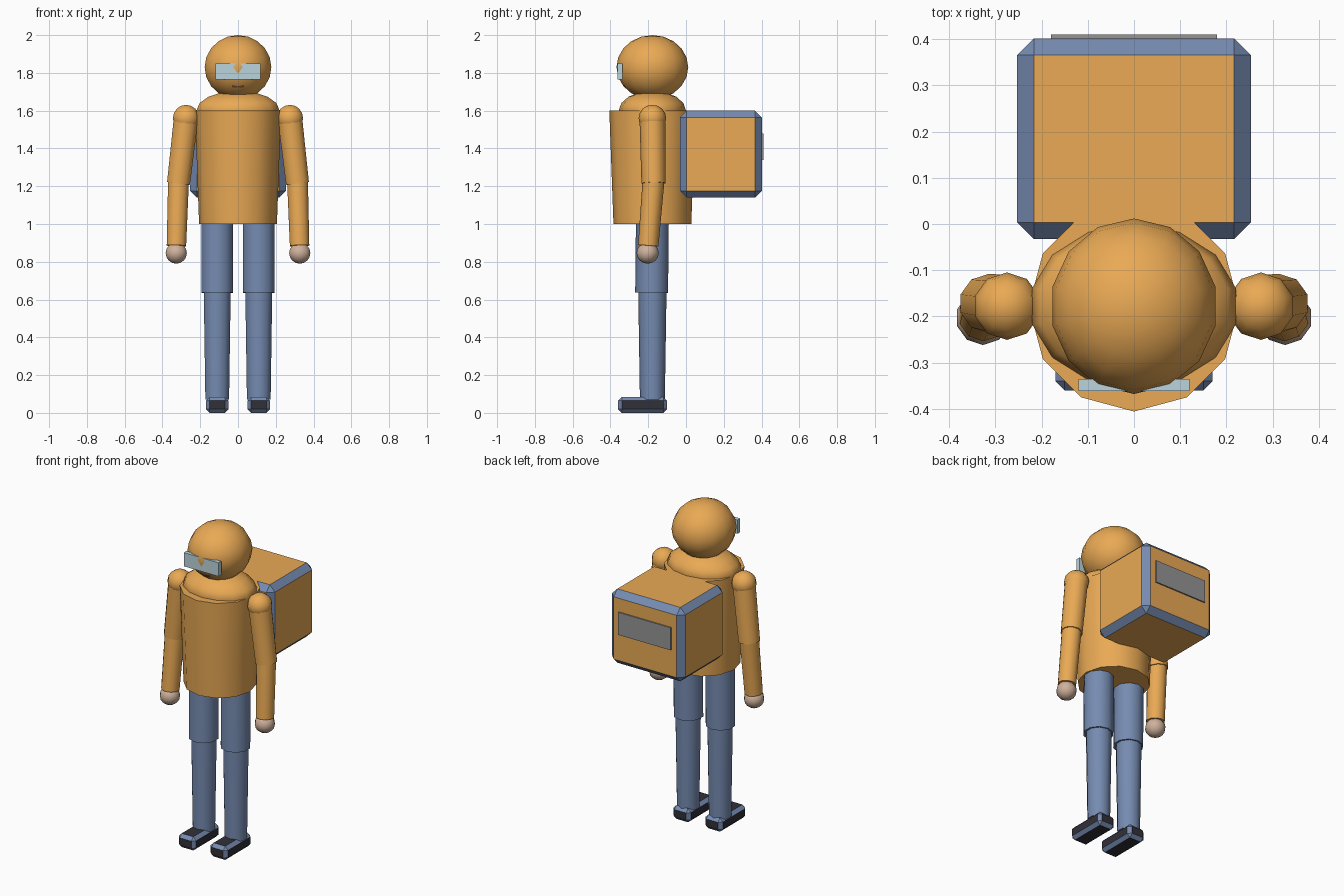
import bpy
import bmesh
import math
from mathutils import Vector, Matrix

if "Cube" in bpy.data.objects:
    bpy.data.objects.remove(bpy.data.objects["Cube"])


def material(name, r, g, b):
    m = bpy.data.materials.new(name)
    m.diffuse_color = (r, g, b, 1)
    m.use_nodes = True
    m.node_tree.nodes["Principled BSDF"].inputs["Base Color"].default_value = m.diffuse_color
    return m


ORANGE = material("orange_cloth", 0.82, 0.40, 0.09)
BLUE = material("blue_cloth", 0.18, 0.26, 0.44)
DARK = material("dark_rubber", 0.03, 0.03, 0.04)
SKIN = material("skin", 0.62, 0.44, 0.33)
GLASS = material("goggle_glass", 0.50, 0.66, 0.72)
SILVER = material("reflective_grey", 0.30, 0.30, 0.30)
MOUTH = material("mouth", 0.35, 0.12, 0.06)


def finish(name, bm, *mats, smooth=True):
    mesh = bpy.data.meshes.new(name)
    bm.to_mesh(mesh)
    bm.free()
    ob = bpy.data.objects.new(name, mesh)
    bpy.context.collection.objects.link(ob)
    for m in mats:
        mesh.materials.append(m)
    if smooth:
        bpy.ops.object.select_all(action='DESELECT')
        ob.select_set(True)
        bpy.context.view_layer.objects.active = ob
        bpy.ops.object.shade_smooth_by_angle(angle=math.radians(50))
    return ob


def ball(name, center, radii, segs, rings, mat):
    bm = bmesh.new()
    bmesh.ops.create_uvsphere(bm, u_segments=segs, v_segments=rings, radius=1,
                              matrix=Matrix.LocRotScale(Vector(center), None, Vector(radii)))
    return finish(name, bm, mat)


def limb(name, top, bottom, r_top, r_bottom, segs, mat):
    a, b = Vector(bottom), Vector(top)
    rot = Vector((0, 0, 1)).rotation_difference(b - a).to_matrix().to_4x4()
    bm = bmesh.new()
    bmesh.ops.create_cone(bm, cap_ends=True, segments=segs, radius1=r_bottom, radius2=r_top,
                          depth=(b - a).length, matrix=Matrix.Translation((a + b) / 2) @ rot)
    return finish(name, bm, mat)


def box(name, lo, hi, mat, bevel=0, edge_mat=None):
    lo, hi = Vector(lo), Vector(hi)
    bm = bmesh.new()
    bmesh.ops.create_cube(bm, size=1,
                          matrix=Matrix.LocRotScale((lo + hi) / 2, None, hi - lo))
    mats = [mat] + ([edge_mat] if edge_mat else [])
    ob = finish(name, bm, *mats, smooth=False)
    if bevel:
        mod = ob.modifiers.new("chamfer", 'BEVEL')
        mod.width = bevel
        mod.segments = 1
        mod.material = 1
    return ob


Y = -0.178  # body axis

# Torso, shoulders, neck and hooded head
limb("jacket", (0, Y, 1.6), (0, Y, 1.0), 0.228, 0.206, 12, ORANGE)
ball("shoulder_yoke", (0, Y, 1.6), (0.226, 0.178, 0.105), 14, 8, ORANGE)
limb("neck", (0, Y, 1.74), (0, Y, 1.64), 0.09, 0.09, 12, SKIN)
ball("head", (0, Y, 1.83), (0.181, 0.19, 0.17), 14, 10, ORANGE)
box("goggles", (-0.12, -0.362, 1.765), (0.12, -0.336, 1.85), GLASS)
box("mouth", (-0.03, -0.327, 1.725), (0.03, -0.30, 1.736), MOUTH)

# Arms and legs
for s, side in ((1, "left"), (-1, "right")):
    shoulder = (s * 0.275, Y, 1.56)
    elbow = (s * 0.315, -0.172, 1.215)
    wrist = (s * 0.326, -0.2, 0.885)
    ball(side + "_shoulder", shoulder, (0.073, 0.073, 0.071), 10, 8, ORANGE)
    limb(side + "_upper_arm", shoulder, elbow, 0.068, 0.064, 10, ORANGE)
    limb(side + "_forearm", (s * 0.315, -0.172, 1.23), wrist, 0.058, 0.054, 10, ORANGE)
    ball(side + "_hand", (s * 0.327, -0.203, 0.846), (0.059, 0.059, 0.056), 10, 8, SKIN)
    limb(side + "_thigh", (s * 0.11, Y, 1.03), (s * 0.11, -0.182, 0.636), 0.087, 0.087, 10, BLUE)
    limb(side + "_shin", (s * 0.11, Y, 0.65), (s * 0.11, Y, 0.07), 0.075, 0.066, 10, BLUE)
    box(side + "_shoe", (s * 0.11 - 0.06, -0.36, 0), (s * 0.11 + 0.06, -0.1, 0.085),
        DARK, 0.02, BLUE)

# Delivery box on the back with trimmed edges and reflective panel
box("back_box", (-0.253, -0.033, 1.14), (0.253, 0.402, 1.6), ORANGE, 0.036, BLUE)
box("reflective_panel", (-0.18, 0.39, 1.34), (0.18, 0.41, 1.48), SILVER)
